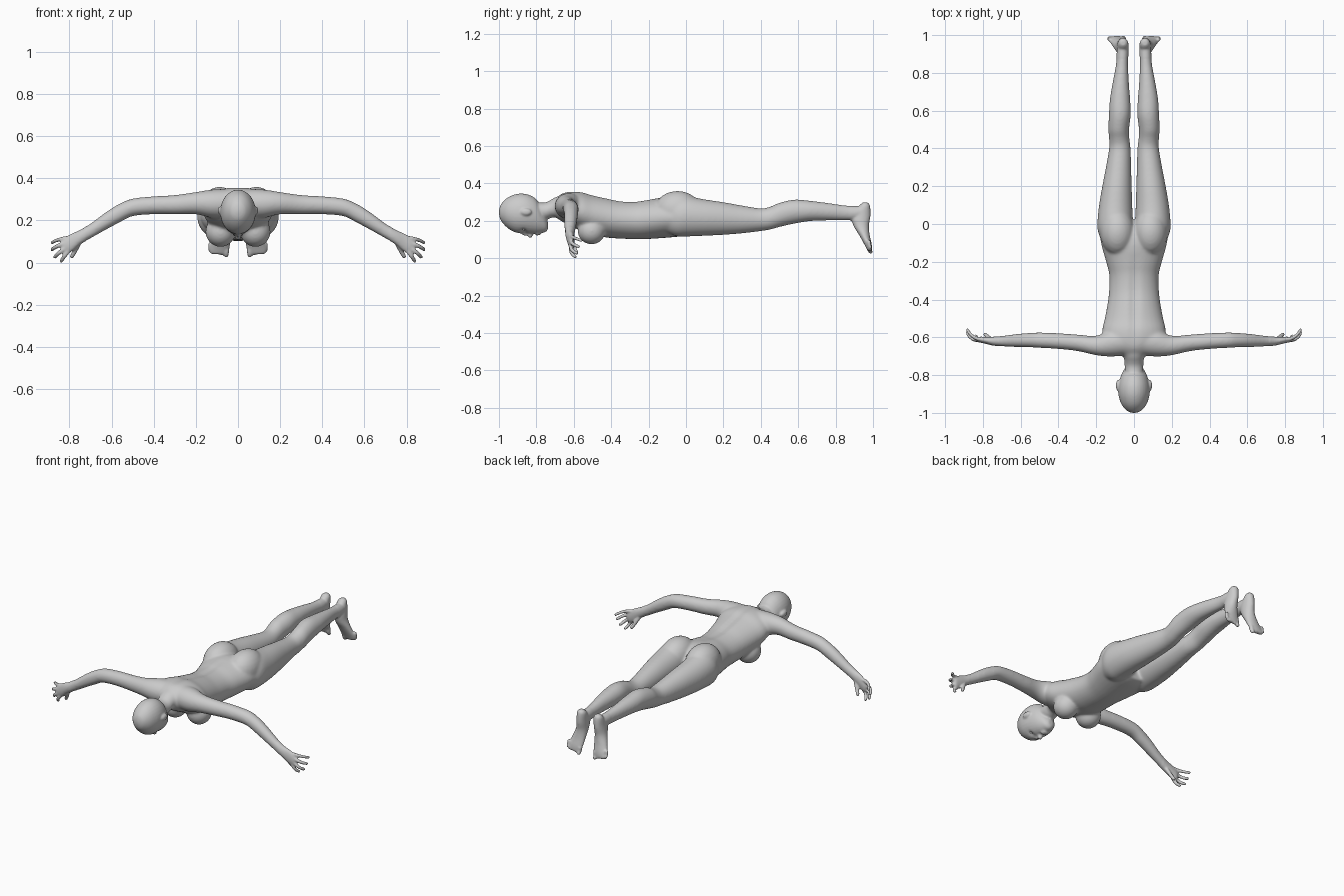
import bpy, bmesh, math
from mathutils import Vector, Matrix

bm = bmesh.new()


def spline(rows, steps=6):
    """Catmull-Rom interpolation of section rows."""
    out = []
    for i in range(len(rows) - 1):
        p = [rows[max(i - 1, 0)], rows[i], rows[i + 1], rows[min(i + 2, len(rows) - 1)]]
        for k in range(steps):
            t = k / steps
            out.append([0.5 * (2 * b + (c - a) * t + (2 * a - 5 * b + 4 * c - d) * t * t
                        + (3 * b - a - 3 * c + d) * t ** 3) for a, b, c, d in zip(*p)])
    return out + [list(rows[-1])]


def loft(axis, rows, side=1, n=32):
    """Rows: position on axis, centre u, centre v, radius u, radius v."""
    rings = []
    for t, cu, cv, ru, rv in spline(rows):
        ring = []
        for k in range(n):
            a = 2 * math.pi * k / n
            u = cu + max(ru, 0.002) * math.cos(a)
            v = cv + max(rv, 0.002) * math.sin(a)
            x, y, z = {'x': (t, u, v), 'y': (u, t, v), 'z': (u, v, t)}[axis]
            ring.append(bm.verts.new((side * x, y, z)))
        rings.append(ring)
    for r, q in zip(rings, rings[1:]):
        for k in range(n):
            bm.faces.new((r[k], r[(k + 1) % n], q[(k + 1) % n], q[k]))
    bm.faces.new(rings[0][::-1])
    bm.faces.new(rings[-1])


def ball(c, r, side=1, seg=24):
    m = Matrix.Translation((side * c[0], c[1], c[2])) @ Matrix.Diagonal((*r, 1))
    bmesh.ops.create_uvsphere(bm, u_segments=seg, v_segments=seg // 2, radius=1, matrix=m)


def digit(a, m, b, r, side):
    """Bent finger as a chain of overlapping balls."""
    a, m, b = Vector(a), Vector(m), Vector(b)
    for k in range(13):
        t = k / 12
        p = a * (1 - t) ** 2 + m * 2 * t * (1 - t) + b * t * t
        rr = r * (1.1 - 0.2 * t)
        ball(p, (rr, rr, rr), side, 12)


def span(rows):
    """Rows y, centre x, half width, bottom z, top z -> loft rows."""
    return [(y, cx, (lo + hi) / 2, w, (hi - lo) / 2) for y, cx, w, lo, hi in rows]


# torso
loft('y', span([
    (-.70, 0, .06, .225, .325), (-.66, 0, .12, .20, .352), (-.62, 0, .16, .18, .362),
    (-.56, 0, .168, .15, .361), (-.50, 0, .155, .13, .345), (-.42, 0, .14, .115, .328),
    (-.35, 0, .132, .11, .314), (-.27, 0, .131, .107, .311), (-.20, 0, .148, .108, .32),
    (-.10, 0, .175, .115, .33), (-.03, 0, .175, .122, .31), (.02, 0, .12, .135, .26)]))
# neck
loft('y', [(-.85, 0, .27, .05, .05), (-.76, 0, .256, .049, .046),
           (-.70, 0, .278, .057, .053), (-.64, 0, .28, .09, .07)])
# head
loft('y', span([
    (-1.0, 0, .008, .24, .26), (-.99, 0, .036, .208, .292), (-.96, 0, .063, .172, .325),
    (-.92, 0, .079, .146, .345), (-.88, 0, .084, .138, .351), (-.84, 0, .08, .136, .344),
    (-.80, 0, .068, .135, .32), (-.77, 0, .052, .14, .27), (-.75, 0, .036, .146, .225),
    (-.738, 0, .016, .16, .20)]))
# nose and lips
ball((0, -.85, .138), (.010, .032, .014))
ball((0, -.833, .131), (.015, .014, .018))
ball((0, -.797, .136), (.024, .008, .010))
ball((0, -.784, .138), (.021, .008, .010))

for s in (1, -1):
    # ear
    ball((.084, -.855, .252), (.012, .030, .019), s)
    # breast and buttock
    ball((.083, -.505, .152), (.072, .075, .073), s)
    ball((.087, -.045, .262), (.092, .125, .103), s)
    # leg
    loft('y', span([
        (-.10, .095, .07, .14, .30), (-.05, .1, .088, .122, .33), (0, .1, .094, .121, .338),
        (.1, .097, .088, .125, .32), (.2, .09, .078, .13, .305), (.3, .082, .067, .138, .287),
        (.4, .075, .057, .15, .272), (.45, .078, .054, .158, .281), (.5, .081, .055, .172, .302),
        (.58, .075, .058, .19, .319), (.66, .074, .054, .203, .313), (.75, .07, .043, .207, .302),
        (.85, .063, .032, .208, .288), (.92, .06, .031, .21, .284), (.955, .06, .026, .22, .288)]), s)
    # foot
    foot = [(.303, .058, .945, .972, .013), (.285, .058, .925, .984, .027),
            (.23, .06, .885, .986, .032), (.18, .065, .895, .978, .035),
            (.13, .075, .925, .982, .042), (.08, .086, .953, .993, .047),
            (.055, .09, .966, .995, .044), (.045, .09, .972, .993, .036)]
    loft('z', [(z, cx, (a + b) / 2, w, (b - a) / 2) for z, cx, a, b, w in foot], s)
    # toes
    for i in range(5):
        r = .013 if i == 0 else .0095
        x, z = .056 + .0185 * i + (.003 if i else 0), .04 + .006 * i
        digit((x - .002, .978, z + .03), (x, .978, z + .012), (x, .987, z), r, s)
    # arm and palm
    loft('x', [
        (.04, -.62, .285, .075, .07), (.12, -.63, .284, .072, .068), (.2, -.643, .287, .052, .053),
        (.3, -.629, .28, .044, .046), (.4, -.62, .277, .042, .043), (.5, -.615, .267, .041, .042),
        (.56, -.615, .241, .038, .045), (.62, -.617, .207, .035, .043),
        (.7, -.62, .155, .028, .036), (.75, -.62, .125, .023, .035),
        (.79, -.615, .10, .018, .043), (.82, -.612, .085, .015, .038),
        (.835, -.612, .085, .009, .022)], s)
    # fingers, little finger to index, then thumb
    digit((.805, -.61, .122), (.855, -.61, .118), (.882, -.56, .10), .010, s)
    digit((.815, -.612, .10), (.865, -.62, .083), (.882, -.575, .067), .0105, s)
    digit((.81, -.613, .08), (.855, -.625, .05), (.868, -.585, .032), .0105, s)
    digit((.80, -.613, .067), (.825, -.625, .035), (.838, -.592, .013), .0105, s)
    digit((.75, -.615, .11), (.77, -.60, .065), (.788, -.585, .035), .012, s)

bmesh.ops.recalc_face_normals(bm, faces=bm.faces)
raw = bpy.data.meshes.new("body_parts")
bm.to_mesh(raw)
bm.free()
body = bpy.data.objects.new("body", raw)
bpy.context.collection.objects.link(body)


def bake(ob):
    dg = bpy.context.evaluated_depsgraph_get()
    mesh = bpy.data.meshes.new_from_object(ob.evaluated_get(dg))
    ob.modifiers.clear()
    ob.data = mesh


# fuse all parts into one skin
rm = body.modifiers.new("fuse", 'REMESH')
rm.mode = 'VOXEL'
rm.voxel_size = .0055
bake(body)

# eye sockets and spine groove
for v in body.data.vertices:
    x, y, z = v.co
    if z < .2 and y < -.8:
        d = ((abs(x) - .034) / .018) ** 2 + ((y + .868) / .014) ** 2
        v.co.z += .011 * math.exp(-d)
    if z > .26 and -.66 < y < -.15:
        v.co.z -= .012 * math.exp(-(x / .022) ** 2) * math.sin(math.pi * (y + .66) / .51)

# blend the joins: strong on trunk and limbs, light on face, hands and feet
vg = body.vertex_groups.new(name="soft")
vg.add([v.index for v in body.data.vertices
        if abs(v.co.x) < .72 and -.73 < v.co.y < .88], 1.0, 'REPLACE')
soft = body.modifiers.new("soft", 'SMOOTH')
soft.factor, soft.iterations, soft.vertex_group = .5, 25, "soft"
fine = body.modifiers.new("fine", 'SMOOTH')
fine.factor, fine.iterations = .5, 4
bake(body)
low = min(v.co.z for v in body.data.vertices)
for v in body.data.vertices:
    v.co.z -= low
for p in body.data.polygons:
    p.use_smooth = True

# eyes
for s, side in ((1, "left"), (-1, "right")):
    bpy.ops.mesh.primitive_uv_sphere_add(segments=20, ring_count=12, radius=.013,
                                         location=(s * .034, -.868, .167 - low))
    bpy.context.object.name = side + "_eye"
    bpy.ops.object.shade_smooth()
